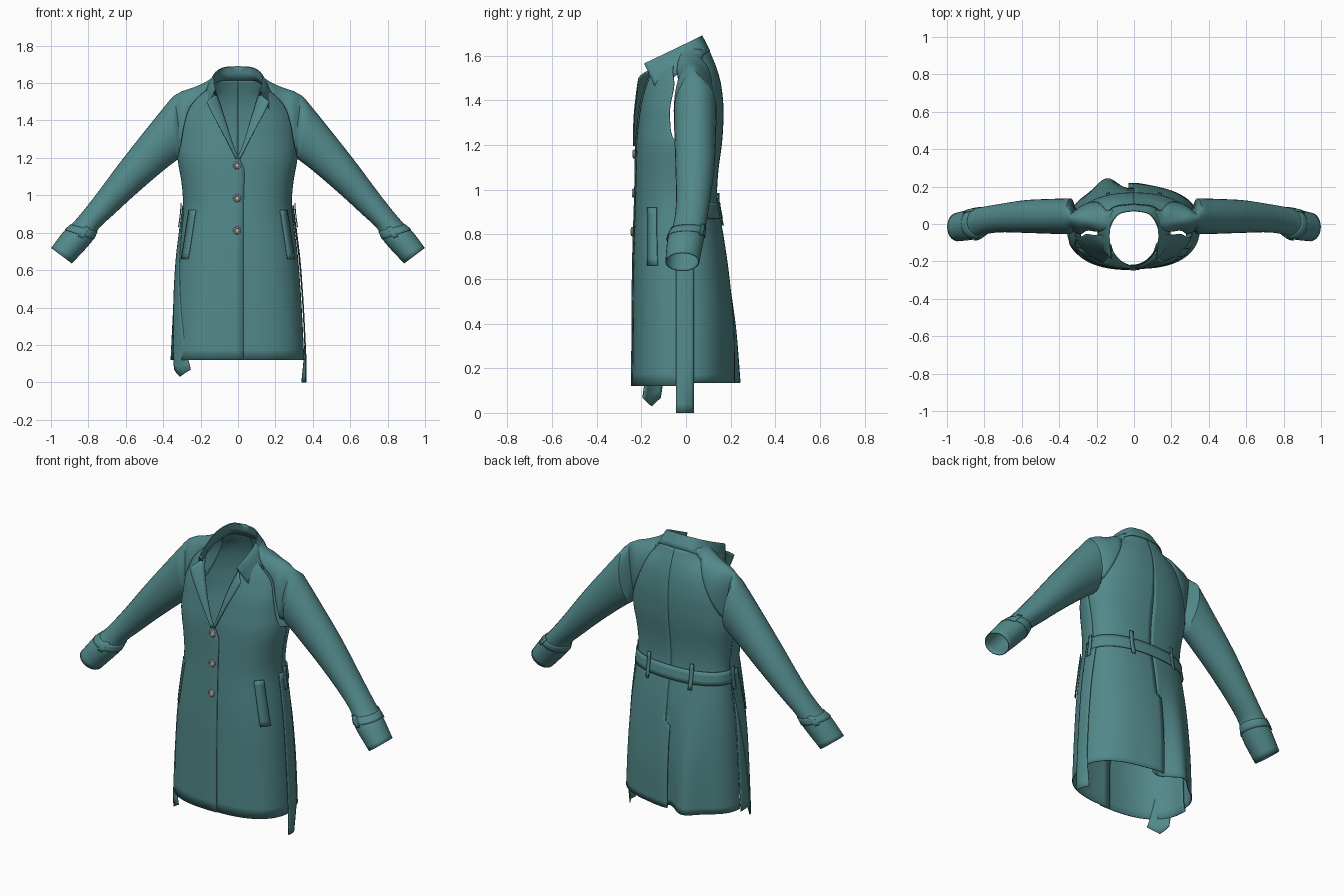
import bpy, bmesh, math
from mathutils import Vector as V

if "Cube" in bpy.data.objects:
    bpy.data.objects.remove(bpy.data.objects["Cube"])

def material(name, col):
    m = bpy.data.materials.new(name)
    m.diffuse_color = (*col, 1)
    m.use_nodes = True
    m.node_tree.nodes["Principled BSDF"].inputs["Base Color"].default_value = m.diffuse_color
    return m

CLOTH = material("teal cloth", (0.085, 0.25, 0.255))
HORN = material("pale horn", (0.52, 0.48, 0.45))

def tab(T, k):
    """Smooth interpolation of a table whose first column is the key."""
    k = max(T[0][0], min(T[-1][0], k))
    i = 0
    while i < len(T) - 2 and k > T[i + 1][0]:
        i += 1
    def slope(j, c):
        a, b = T[max(j - 1, 0)], T[min(j + 1, len(T) - 1)]
        return (b[c] - a[c]) / (b[0] - a[0])
    h = T[i + 1][0] - T[i][0]
    t = (k - T[i][0]) / h
    out = []
    for c in range(1, len(T[0])):
        out.append((2*t**3 - 3*t*t + 1) * T[i][c] + (t**3 - 2*t*t + t) * h * slope(i, c)
                   + (3*t*t - 2*t**3) * T[i + 1][c] + (t**3 - t*t) * h * slope(i + 1, c))
    return out

def span(a, b, n):
    return [a + (b - a) * i / (n - 1) for i in range(n)]

def sheet(name, rows, mirror=False, thick=0.005, mat=CLOTH):
    """Grid of points turned into a smooth cloth sheet."""
    bm = bmesh.new()
    g = [[bm.verts.new(p) for p in r] for r in rows]
    for a, b in zip(g, g[1:]):
        for i in range(len(a) - 1):
            bm.faces.new((a[i], a[i + 1], b[i + 1], b[i]))
    bmesh.ops.remove_doubles(bm, verts=bm.verts, dist=0.0002)
    bmesh.ops.recalc_face_normals(bm, faces=bm.faces)
    me = bpy.data.meshes.new(name)
    bm.to_mesh(me)
    bm.free()
    me.shade_smooth()
    me.set_sharp_from_angle(angle=math.radians(40))
    me.materials.append(mat)
    ob = bpy.data.objects.new(name, me)
    bpy.context.collection.objects.link(ob)
    if mirror:
        ob.modifiers.new("mirror", 'MIRROR')
    if thick:
        s = ob.modifiers.new("cloth", 'SOLIDIFY')
        s.thickness, s.offset = thick, 0
    return ob

# Body cross-sections: z, half width, front y, back y, front roundness
BODY = [(.12, .352, -.238, .205, .8), (.4, .338, -.236, .205, .8), (.65, .32, -.234, .185, .8),
        (.8, .302, -.23, .165, .82), (.95, .285, -.225, .138, .85), (1.08, .295, -.222, .142, .85),
        (1.2, .316, -.22, .158, .9), (1.3, .313, -.212, .165, 1), (1.38, .305, -.205, .165, 1.1),
        (1.47, .272, -.195, .155, 1.25), (1.53, .225, -.19, .14, 1.3), (1.57, .17, -.19, .125, 1.3),
        (1.63, .14, -.18, .1, 1.2)]
FRONT_IN = [(.12, -.03), (1.0, -.03), (1.16, -.03), (1.23, .012), (1.4, .065), (1.57, .118)]
FRONT_OUT = [(1.2, .316), (1.27, .3), (1.38, .28), (1.47, .25), (1.53, .2), (1.57, .15)]
BACK_OUT = [(1.2, .316), (1.27, .29), (1.36, .245), (1.45, .205), (1.55, .16), (1.62, .105)]

def section(z, front):
    w, yf, yb, p = tab(BODY, z)
    return (w, yf, p) if front else (w, yb, .9)

def point(a, z, front, off=0.0):
    w, y, p = section(z, front)
    y += -off if front else off
    return V(((w + off) * math.copysign(abs(math.sin(a)) ** p, a),
              y * max(0, math.cos(a)) ** p, z))

def angle(x, z, front):
    w, y, p = section(z, front)
    return math.copysign(math.asin(min(1, abs(x) / w) ** (1 / p)), x)

def on_body(x, z, front, off=0.0):
    return point(angle(x, z, front), z, front, off)

def side_x(y, z, off):
    w, y0, p = section(z, y < 0)
    c = min(1, abs(y / y0)) ** (1 / p)
    return (w + off) * math.sqrt(1 - c * c) ** p

# Front panels, left over right, with V neck and raglan armhole
for s, nm in ((1, "right"), (-1, "left")):
    rows = []
    for z in span(.12, 1.2, 20) + span(1.22, 1.57, 24):
        a0 = angle(tab(FRONT_IN, z)[0], z, True)
        a1 = math.pi / 2 if z <= 1.2 else angle(tab(FRONT_OUT, z)[0], z, True)
        pts = [point(a, z, True, .006 if s < 0 else 0) for a in span(a0, a1, 26)]
        rows.append([V((s * p.x, p.y, p.z)) for p in pts])
    sheet("front_panel_" + nm, rows)

# Back panels with an overlapping vent and a rippled hem
for s, nm in ((1, "right"), (-1, "left")):
    rows = []
    for z in span(.135, .61, 14) + span(.63, 1.2, 14) + span(1.22, 1.62, 24):
        a0 = angle(-.03, z, False) if z < .62 else 0
        a1 = math.pi / 2 if z <= 1.2 else angle(tab(BACK_OUT, z)[0], z, False)
        k = max(0, (.75 - z) / .6)
        row = []
        for a in span(a0, a1, 26):
            p = point(a, z, False)
            if s < 0:
                p.y += k * (.05 * math.exp(-((p.x - .15) / .065) ** 2)
                            - .03 * math.exp(-((p.x - .02) / .05) ** 2))
            else:
                p.y += k * .012 * math.exp(-(p.x / .08) ** 2)
            row.append(V((s * p.x, p.y, p.z)))
        rows.append(row)
    sheet("back_panel_" + nm, rows)

# Raglan sleeves. Cap: front seam x z, top x y z, back seam x z
CAP = [(0, .15, 1.57, .125, 0, 1.635, .105, 1.62), (1, .2, 1.53, .17, .01, 1.605, .16, 1.55),
       (2, .25, 1.47, .235, .02, 1.575, .205, 1.45), (3, .28, 1.38, .295, .03, 1.555, .245, 1.36),
       (4, .302, 1.265, .34, .035, 1.53, .29, 1.265)]
# Arm: top x z, underside x z, front y, back y
ARM = [(0, .365, 1.505, .315, 1.2, -.052, .135), (1, .47, 1.375, .4, 1.135, -.05, .132),
       (2, .62, 1.185, .54, 1.015, -.045, .125), (3, .77, .985, .66, .905, -.042, .105),
       (4, .872, .86, .745, .825, -.055, .088), (5, .93, .805, .785, .752, -.08, .078),
       (6, .997, .717, .89, .637, -.09, .058)]
N = 14

def cap_row(k):
    fx, fz, tx, ty, tz, bx, bz = tab(CAP, k)
    F, B, T = on_body(fx, fz, True), on_body(bx, bz, False), V((tx, ty, tz))
    F.y += .02
    row = []
    for i in range(2 * N + 1):
        E = F if i < N else B
        a = i / N * math.pi / 2
        s, c = abs(math.sin(a)), abs(math.cos(a))
        q = E.lerp(T, s)
        q.y = T.y + (E.y - T.y) * c
        row.append(q)
    return row

def arm_row(k, grow=1.0, lo=0.0, hi=1.0):
    tx, tz, bx, bz, yf, yb = tab(ARM, k)
    T, B, m = V((tx, 0, tz)), V((bx, 0, bz)), (yf + yb) / 2
    mid = (T + B) / 2
    row = []
    for u in span(lo, hi, 2 * N + 1):
        a = u * 2 * math.pi
        q = mid - (T - mid) * math.cos(a) * grow
        q.y = m - (yb - yf) / 2 * math.sin(a) * grow
        row.append(q)
    return row

sheet("sleeve", [cap_row(k) for k in span(0, 4, 17)] + [arm_row(k) for k in span(0, 6, 31)], True)

# Cuff strap and its keeper loops
sheet("cuff_strap", [arm_row(k, 1.05) for k in span(4.25, 4.85, 4)], True)
for u in (.2, .62):
    sheet("cuff_loop", [arm_row(k, 1.09, u, u + .05) for k in span(4.12, 4.98, 4)], True)

# Collar: stand base, fold ridge and outer edge from centre back to front tip
BASE = [(0, 0, .085, 1.615), (1, .09, .068, 1.612), (2, .13, -.01, 1.585),
        (3, .133, -.09, 1.555), (4, .118, -.165, 1.53)]
RIDGE = [(0, 0, .07, 1.693), (1, .08, .052, 1.685), (2, .125, -.015, 1.652),
         (3, .13, -.1, 1.61), (4, .122, -.188, 1.567)]
EDGE = [(0, 0, .107, 1.62), (1, .11, .088, 1.61), (2, .178, .01, 1.555),
        (3, .192, -.07, 1.495), (4, .168, -.133, 1.452)]
rows = []
for k in span(0, 4, 25):
    b, r, e = (V(tab(t, k)) for t in (BASE, RIDGE, EDGE))
    rows.append([b.lerp(r, t) for t in (0, .5, .92)] + [r.lerp(e, t) for t in (.06, .35, .7, 1)])
sheet("collar", rows, True)

# Lapels folded back from the V neck
LAPEL = [(0, .012, -.236, 1.195), (.33, .075, -.233, 1.32), (.7, .135, -.222, 1.43), (1, .168, -.212, 1.5)]
rows = []
for u in span(0, 1, 18):
    z = 1.2 + .345 * u
    i, o = on_body(tab(FRONT_IN, z)[0], z, True, .008), V(tab(LAPEL, u))
    rows.append([i.lerp(o, v) + V((0, -.01 * u * math.sin(math.pi * v), 0)) for v in span(0, 1, 6)])
sheet("lapel", rows, True)

# Slanted pocket welts
sheet("pocket_welt", [[on_body(x + d, z, True, .01) for d in (-.018, 0, .018)]
                      for x, z in zip(span(.235, .275, 10), span(.92, .66, 10))], True)

# Back belt and its loops
sheet("belt", [[point(a, z, False, .012) for a in span(-math.pi / 2, math.pi / 2, 49)]
               for z in span(.87, .945, 4)])
sheet("belt_loop", [[on_body(x, z, False, .021) for x in span(.12, .14, 3)]
                    for z in span(.84, .985, 6)], True)
sheet("side_belt_loop", [[V((side_x(y, z, .02), y, z)) for y in (-.012, 0, .012)]
                         for z in span(.83, .96, 6)], True)

# Hanging belt ends: side, length end, point depth, centre y by height
for s, nm, end, tip, path in ((1, "right", 0.0, 0, [(0, -.005), (.5, -.005), (.93, 0)]),
                              (-1, "left", .068, .038, [(.06, -.155), (.5, -.09), (.93, -.02)])):
    rows = []
    for z in span(.93, end, 24):
        row = []
        for v in span(-1, 1, 7):
            y = tab(path, z)[0] + .04 * v
            drop = tip * (1 - abs(v)) * max(0, 1 - (z - end) / .1)
            x = side_x(y, z, .012) - .02 * max(0, v) * max(0, 1 - z / .2) * (s > 0)
            row.append(V((s * x, y, z - drop)))
        rows.append(row)
    sheet("belt_end_" + nm, rows)

# Three turned buttons
for z in (1.16, .985, .812):
    y = point(0, z, True, .008).y
    prof = [(0, .005), (.01, .005), (.013, .01), (.018, .009), (.021, .004), (.02, 0), (0, 0)]
    sheet("button", [[V((-.005 + r * math.cos(a), y - d, z + r * math.sin(a)))
                      for a in span(0, 2 * math.pi, 25)] for r, d in prof], thick=0, mat=HORN)
